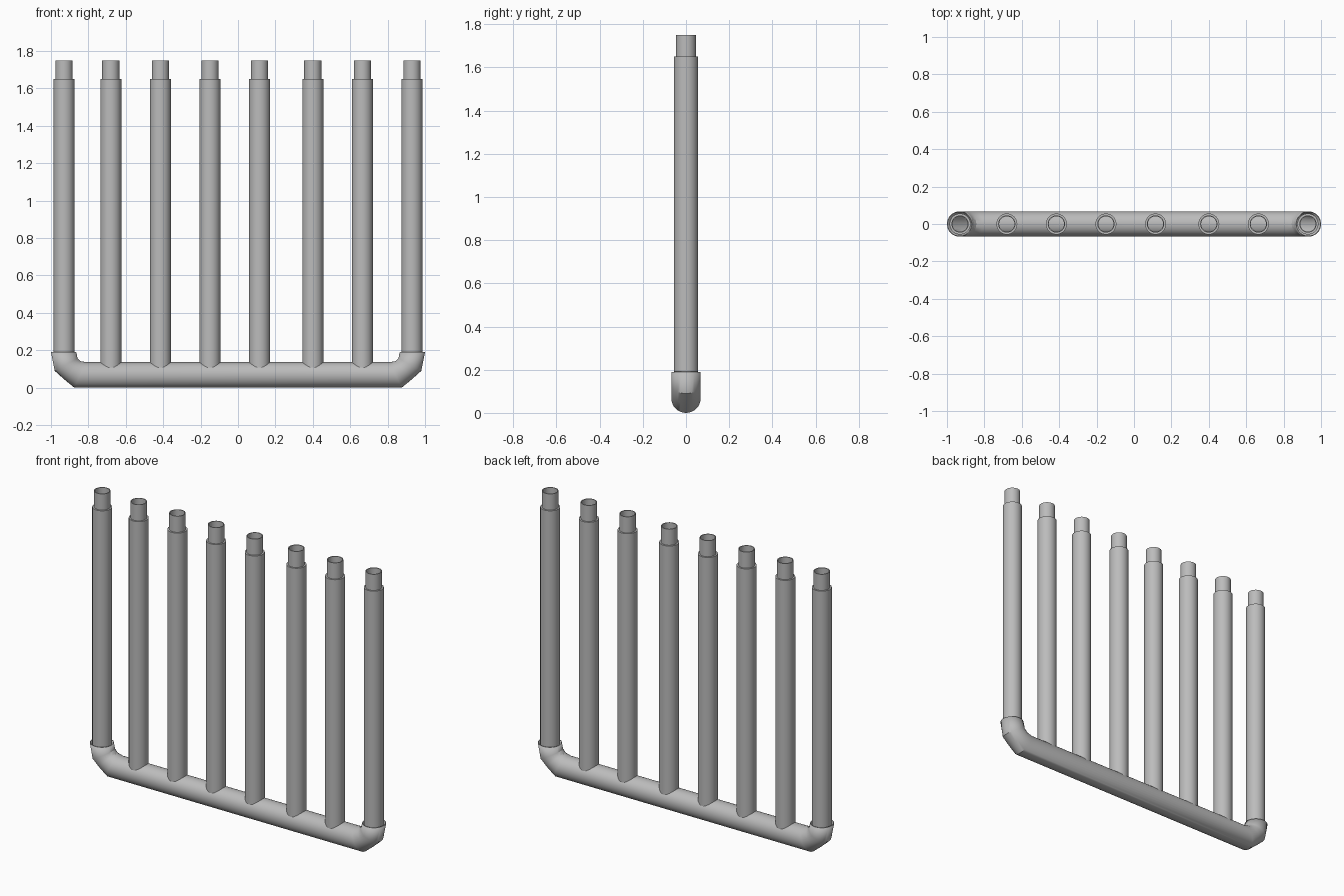
import bpy, bmesh, math

cube = bpy.data.objects.get("Cube")
if cube:
    bpy.data.objects.remove(cube, do_unlink=True)

GREY = (0.5, 0.5, 0.5, 1)
metal = bpy.data.materials.new("grey_metal")
metal.use_nodes = True
metal.diffuse_color = GREY
metal.node_tree.nodes["Principled BSDF"].inputs["Base Color"].default_value = GREY

SIDES = 32


def loft(name, rings, closed=False):
    """Skin a list of vertex-coordinate rings into a smooth-shaded tube."""
    bm = bmesh.new()
    loops = [[bm.verts.new(co) for co in ring] for ring in rings]
    pairs = list(zip(loops, loops[1:]))
    if closed:
        pairs.append((loops[-1], loops[0]))
    for a, b in pairs:
        for i in range(SIDES):
            j = (i + 1) % SIDES
            bm.faces.new((a[i], a[j], b[j], b[i]))
    bmesh.ops.recalc_face_normals(bm, faces=bm.faces)
    mesh = bpy.data.meshes.new(name)
    bm.to_mesh(mesh)
    bm.free()
    mesh.materials.append(metal)
    obj = bpy.data.objects.new(name, mesh)
    bpy.context.collection.objects.link(obj)
    bpy.ops.object.select_all(action='DESELECT')
    obj.select_set(True)
    bpy.context.view_layer.objects.active = obj
    bpy.ops.object.shade_smooth_by_angle(angle=math.radians(30))
    return obj


ANGLES = [2 * math.pi * i / SIDES for i in range(SIDES)]


def miter_ring(outer, inner, radius=0.068):
    """Elliptical ring spanning two points of the xz plane."""
    (ox, oz), (ix, iz) = outer, inner
    return [((ox + ix) / 2 + (ox - ix) / 2 * math.cos(a),
             radius * math.sin(a),
             (oz + iz) / 2 + (oz - iz) / 2 * math.cos(a)) for a in ANGLES]


def flat_ring(x, radius, z):
    return [(x + radius * math.cos(a), radius * math.sin(a), z) for a in ANGLES]


# Bottom pipe with a mitred elbow at each end
elbow = [((-1, 0.19), (-0.865, 0.19)),
         ((-0.98, 0.09), (-0.858, 0.157)),
         ((-0.93, 0.045), (-0.843, 0.142)),
         ((-0.875, 0), (-0.81, 0.136))]
mirrored = [((-o[0], o[1]), (-i[0], i[1])) for o, i in reversed(elbow)]
pipe = loft("bottom_pipe", [miter_ring(o, i) for o, i in elbow + mirrored])
wall = pipe.modifiers.new("wall", 'SOLIDIFY')
wall.thickness = 0.005
wall.offset = -1

# Upright hollow tubes, each with a narrower open neck
POSITIONS = (-0.93, -0.68, -0.415, -0.15, 0.115, 0.4, 0.665, 0.93)
for n, x in enumerate(POSITIONS):
    bottom = 0.15 if abs(x) > 0.9 else 0.1
    profile = [(0.041, bottom), (0.056, bottom), (0.056, 1.65),
               (0.046, 1.65), (0.046, 1.75), (0.041, 1.75)]
    loft(f"upright_tube_{n + 1}", [flat_ring(x, r, z) for r, z in profile], closed=True)
